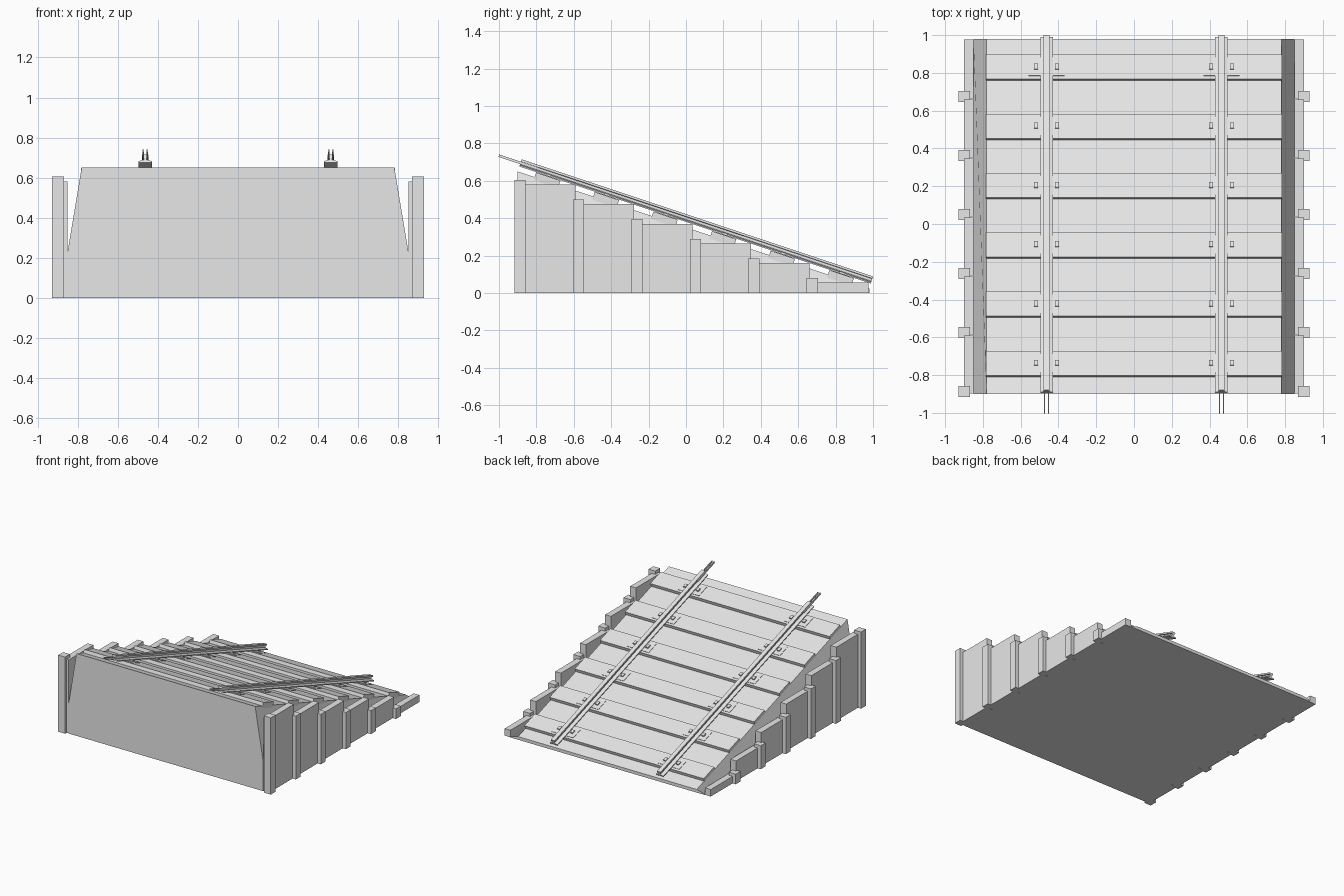
import bpy, bmesh, math
from mathutils import Matrix

cube = bpy.data.objects.get("Cube")
if cube:
    bpy.data.objects.remove(cube, do_unlink=True)

grey = bpy.data.materials.new("plain_grey")
GREY = (0.8, 0.8, 0.8, 1)
grey.use_nodes = True
grey.diffuse_color = GREY
grey.node_tree.nodes["Principled BSDF"].inputs["Base Color"].default_value = GREY

# Slope frame: local y runs downhill, local z stands off the deck
SLOPE = Matrix.Translation((0, -0.9, 0.65)) @ Matrix.Rotation(-math.atan(0.333), 4, 'X')
LENGTH = 1.98
PITCH = 0.314


def finish(name, bm, matrix):
    bmesh.ops.recalc_face_normals(bm, faces=bm.faces)
    mesh = bpy.data.meshes.new(name)
    bm.to_mesh(mesh)
    bm.free()
    mesh.materials.append(grey)
    obj = bpy.data.objects.new(name, mesh)
    obj.matrix_world = matrix
    bpy.context.collection.objects.link(obj)
    return obj


def box(name, x, y, z, matrix=Matrix()):
    """Box from (min, max) pairs."""
    bm = bmesh.new()
    bmesh.ops.create_cube(bm, size=1)
    for v in bm.verts:
        for i, (a, b) in enumerate((x, y, z)):
            v.co[i] = a if v.co[i] < 0 else b
    return finish(name, bm, matrix)


def loft(name, sections, matrix=Matrix()):
    """Join two (y, [(x, z), ...]) sections into a closed solid."""
    bm = bmesh.new()
    rings = [[bm.verts.new((x, y, z)) for x, z in pts] for y, pts in sections]
    first, last = rings
    n = len(first)
    bm.faces.new(first)
    bm.faces.new(last[::-1])
    for i in range(n):
        j = (i + 1) % n
        bm.faces.new((first[i], first[j], last[j], last[i]))
    return finish(name, bm, matrix)


def mirrored(points):
    return points + [(-x, z) for x, z in reversed(points)]


# Wedge-shaped ramp with chamfered shoulders
loft("ramp_body", [
    (-0.9, mirrored([(0.85, 0), (0.85, 0.23), (0.78, 0.65)])),
    (0.98, mirrored([(0.85, 0), (0.85, 0.008), (0.78, 0.025)])),
])

# Stepped side walls: posts and boards
for side, s in (("left", 1), ("right", -1)):
    def span(a, b):
        return tuple(sorted((s * a, s * b)))
    for i in range(6):
        y = -0.917 + i * PITCH * 0.995
        drop = i * 0.105
        box(f"{side}_post_{i + 1}", span(0.868, 0.928), (y, y + 0.06), (0, 0.605 - drop))
        end = 0.977 if i == 5 else y + 0.327
        box(f"{side}_board_{i + 1}", span(0.85, 0.9), (y + 0.02, end), (0, 0.58 - drop))

# Sleepers across the deck
stretch = LENGTH / 1.88
for i in range(6):
    start = (0.09 + i * PITCH) * stretch
    end = start + 0.137
    box(f"sleeper_{i + 1}", (-0.783, 0.783), (start, end), (-0.02, 0.026), SLOPE)
    # Tie plates and rail clips
    for side, s in (("left", 1), ("right", -1)):
        c = s * 0.463
        box(f"{side}_tie_plate_{i + 1}", (c - 0.095, c + 0.095),
            (start + 0.018, end - 0.018), (0.02, 0.029), SLOPE)
        mid = (start + end) / 2
        for part, d in (("outer", s * 0.056), ("inner", -s * 0.056)):
            box(f"{side}_{part}_clip_{i + 1}", (c + d - 0.011, c + d + 0.011),
                (mid - 0.015, mid + 0.015), (0.026, 0.038), SLOPE)

# Rails with foot, web and head, plus projecting joint bars
half_rail = [(0.033, 0.028), (0.033, 0.035), (0.007, 0.041),
             (0.007, 0.054), (0.016, 0.056), (0.016, 0.068)]
for side, s in (("left", 1), ("right", -1)):
    c = s * 0.463
    profile = [(x + c, z) for x, z in mirrored(half_rail)]
    loft(f"{side}_rail", [(0, profile), (LENGTH, profile)], SLOPE)
    for part, d in (("outer", s * 0.010), ("inner", -s * 0.010)):
        box(f"{side}_{part}_joint_bar", (c + d - 0.003, c + d + 0.003),
            (-0.122, 0.1), (0.041, 0.055), SLOPE)
